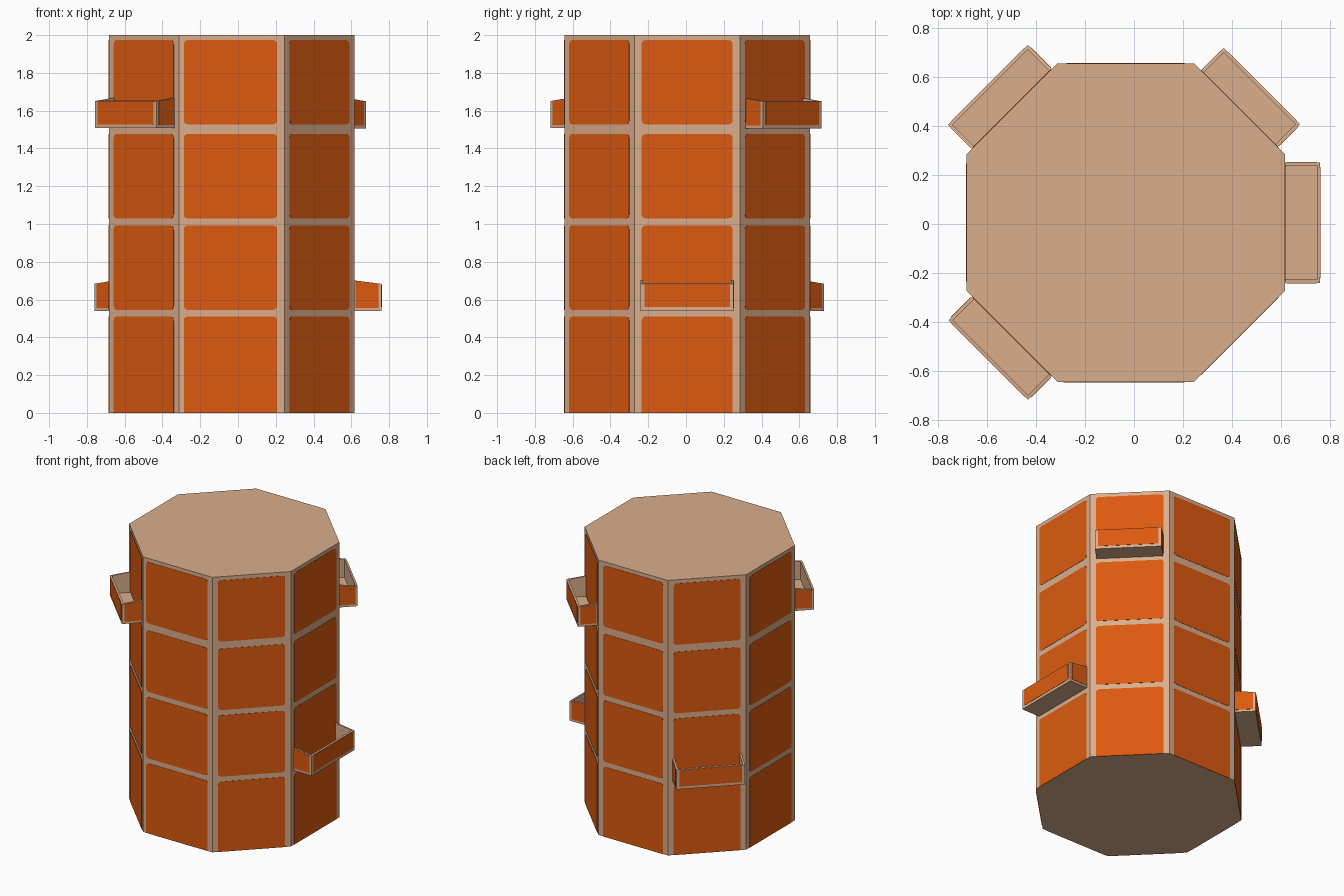
import bpy, bmesh, math
from mathutils import Vector

if "Cube" in bpy.data.objects:
    bpy.data.objects.remove(bpy.data.objects["Cube"])

CX, CY = -0.034, 0.006          # tower axis
APO, HALF, HEIGHT = 0.65, 0.279, 2.0
DIAG_APO = (APO + HALF) / math.sqrt(2)


def material(name, rgb):
    m = bpy.data.materials.new(name)
    m.diffuse_color = (*rgb, 1)
    m.use_nodes = True
    m.node_tree.nodes["Principled BSDF"].inputs["Base Color"].default_value = m.diffuse_color
    return m


TAN = material("tan", (0.70, 0.42, 0.265))
ORANGE = material("orange", (0.72, 0.102, 0.005))


def frame(side):
    """Map (t along side, d outward, z) to world for octagon side 0..7 (0 = +x)."""
    a = side * math.pi / 4
    n = Vector((math.cos(a), math.sin(a), 0))
    tang = Vector((-n.y, n.x, 0))
    apo = DIAG_APO if side % 2 else APO
    return lambda t, d, z: Vector((CX, CY, z)) + tang * t + n * (apo + d)


def prism(bm, lower, upper, mat=0):
    """Closed solid between two matching loops."""
    a = [bm.verts.new(p) for p in lower]
    b = [bm.verts.new(p) for p in upper]
    faces = [bm.faces.new(a), bm.faces.new(b)]
    for i in range(len(a)):
        j = (i + 1) % len(a)
        faces.append(bm.faces.new((a[i], a[j], b[j], b[i])))
    for f in faces:
        f.material_index = mat


def finish(bm, name, mats):
    bmesh.ops.recalc_face_normals(bm, faces=bm.faces[:])
    me = bpy.data.meshes.new(name)
    bm.to_mesh(me)
    bm.free()
    for m in mats:
        me.materials.append(m)
    ob = bpy.data.objects.new(name, me)
    bpy.context.collection.objects.link(ob)


def rounded(t0, t1, z0, z1, r, square_bottom=False):
    """Rectangle outline with rounded corners."""
    pts = []
    for cx, cz, start in ((t1 - r, z1 - r, 0), (t0 + r, z1 - r, 90),
                          (t0 + r, z0 + r, 180), (t1 - r, z0 + r, 270)):
        if square_bottom and start >= 180:
            pts.append((t0 if start == 180 else t1, z0))
            continue
        for k in range(4):
            a = math.radians(start + 30 * k)
            pts.append((cx + r * math.cos(a), cz + r * math.sin(a)))
    return pts


# octagonal tower
bm = bmesh.new()
ring = []
for sx, sy in ((1, 1), (-1, 1), (-1, -1), (1, -1)):
    p, q = (APO, HALF), (HALF, APO)
    for x, y in ((p, q) if sx * sy > 0 else (q, p)):
        ring.append((CX + sx * x, CY + sy * y))
prism(bm, [(x, y, 0) for x, y in ring], [(x, y, HEIGHT) for x, y in ring])
finish(bm, "tower", [TAN])

# orange wall panels, four rows on each side
bm = bmesh.new()
rows = ((0.0, 0.51), (0.546, 0.992), (1.03, 1.476), (1.528, 1.973))
for side in range(8):
    P = frame(side)
    t0, t1 = (-0.224, 0.224) if side % 2 else (-0.241, 0.241)
    if side == 6:
        t0 = -0.253
    for z0, z1 in rows:
        outline = rounded(t0, t1, z0, z1, 0.02, z0 == 0)
        prism(bm, [P(t, -0.003, z) for t, z in outline],
              [P(t, 0.002, z) for t, z in outline])
finish(bm, "wall_panels", [ORANGE])


# open-topped trays with a sloping rim
def tray(name, side, half, depth, z0, height=0.163, wall=0.013):
    P = frame(side)
    bm = bmesh.new()
    top = lambda d: z0 + height - 0.14 * max(d, 0)

    def loop(h, d0, d1, zf):
        return [bm.verts.new(P(t, d, zf(d))) for t, d in
                ((-h, d0), (h, d0), (h, d1), (-h, d1))]

    loops = [loop(half, -0.02, depth, lambda d: z0),
             loop(half, -0.02, depth, top),
             loop(half - wall, -0.012, depth - wall, top),
             loop(half - wall, -0.012, depth - wall, lambda d: z0 + 0.015)]
    bm.faces.new(loops[0])
    bm.faces.new(loops[3])
    for a, b in zip(loops, loops[1:]):
        for i in range(4):
            j = (i + 1) % 4
            bm.faces.new((a[i], a[j], b[j], b[i]))
    # orange plate on the outer face
    e = 0.002
    outline = rounded(-half + 0.02, half - 0.02, z0 + 0.02, top(depth) - 0.003, 0.006)
    prism(bm, [P(t, depth - e, z) for t, z in outline],
          [P(t, depth + e, z) for t, z in outline], 1)
    # orange plates on both ends
    for s in (-1, 1):
        d1 = depth - 0.016
        outline = ((0.006, z0 + 0.016), (d1, z0 + 0.016),
                   (d1, top(d1) - 0.004), (0.006, top(0.006) - 0.004))
        prism(bm, [P(s * (half - e), d, z) for d, z in outline],
              [P(s * (half + e), d, z) for d, z in outline], 1)
    finish(bm, name, [TAN, ORANGE])


tray("tray_right", 0, 0.246, 0.144, 0.54)
tray("tray_back_right", 1, 0.22, 0.13, 1.505)
tray("tray_back_left", 3, 0.23, 0.138, 0.54)
tray("tray_front_left", 5, 0.23, 0.136, 1.507)
